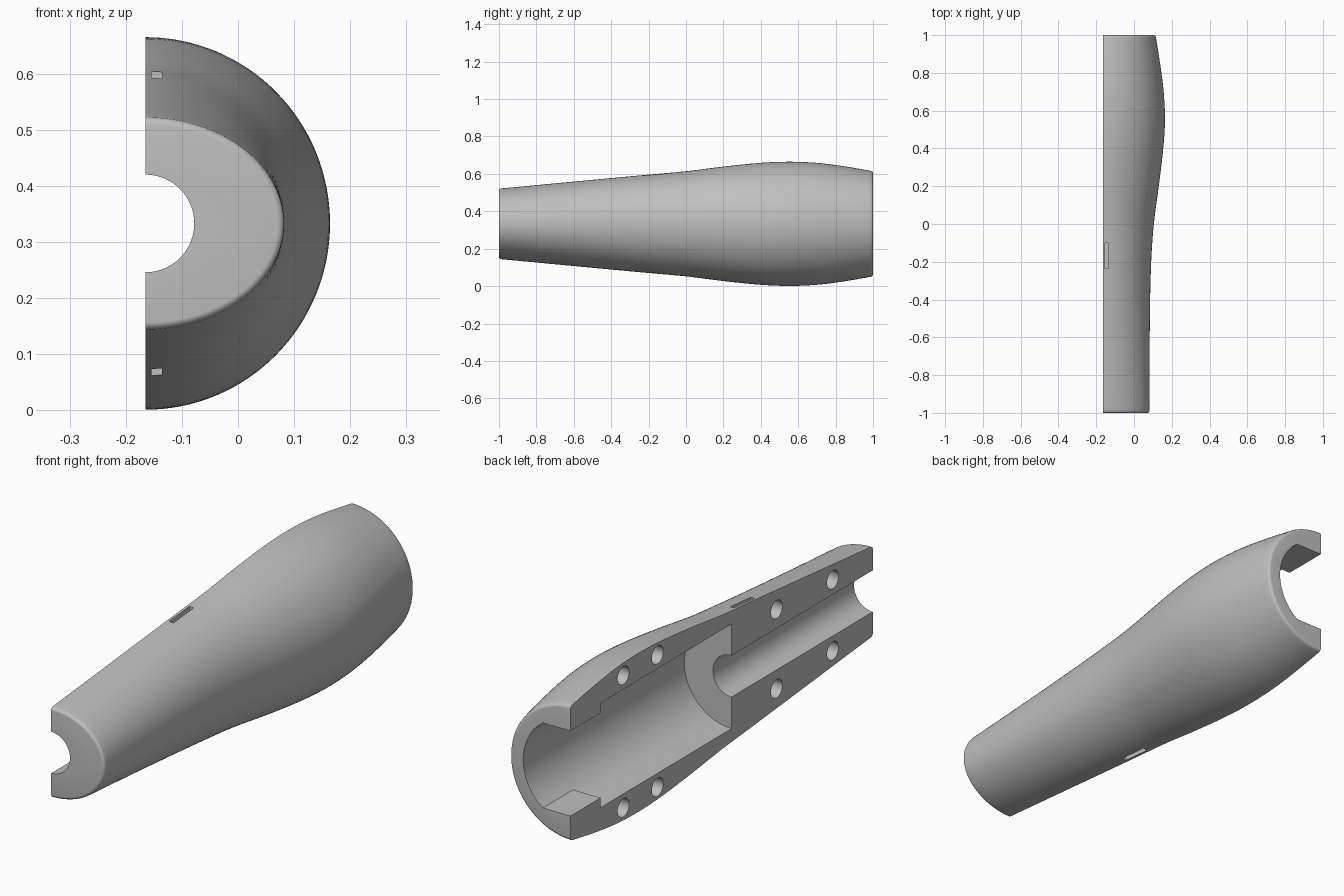
import bpy
import bmesh
from math import sin, cos, pi, sqrt

if "Cube" in bpy.data.objects:
    bpy.data.objects.remove(bpy.data.objects["Cube"])

CUT_X, MID_Z = -0.165, 0.333      # axis of the split body
FILLET = 0.012

grey = bpy.data.materials.new("plain grey")
grey.use_nodes = True
GREY = (0.52, 0.52, 0.52, 1)
grey.diffuse_color = GREY
grey.node_tree.nodes["Principled BSDF"].inputs["Base Color"].default_value = GREY

# Outer profile: (y, half width, half height)
PROFILE = [(-1, .247, .188), (-.5, .249, .235), (-.2, .256, .263), (0, .270, .281),
           (.2, .296, .306), (.4, .320, .326), (.55, .329, .332), (.7, .322, .326),
           (.85, .303, .307), (1, .279, .281)]


def slope(i, k):
    a, b = PROFILE[max(i - 1, 0)], PROFILE[min(i + 1, len(PROFILE) - 1)]
    return (b[k] - a[k]) / (b[0] - a[0])


def radius(y, k):
    """Smooth Hermite interpolation of one profile column."""
    i = max(j for j in range(len(PROFILE) - 1) if PROFILE[j][0] <= y)
    a, b = PROFILE[i], PROFILE[i + 1]
    h = b[0] - a[0]
    t = (y - a[0]) / h
    s = t * t * (3 - 2 * t)
    return (a[k] * (1 - s) + b[k] * s + h * t * (1 - t) ** 2 * slope(i, k)
            - h * t * t * (1 - t) * slope(i + 1, k))


def loft(name, rings):
    """Closed solid through a series of matching rings."""
    bm = bmesh.new()
    loops = [[bm.verts.new(p) for p in ring] for ring in rings]
    n = len(loops[0])
    for a, b in zip(loops, loops[1:]):
        for i in range(n):
            j = (i + 1) % n
            bm.faces.new((a[i], a[j], b[j], b[i]))
    bm.faces.new(loops[0])
    bm.faces.new(loops[-1])
    bmesh.ops.recalc_face_normals(bm, faces=bm.faces)
    mesh = bpy.data.meshes.new(name)
    bm.to_mesh(mesh)
    bm.free()
    obj = bpy.data.objects.new(name, mesh)
    bpy.context.collection.objects.link(obj)
    mesh.materials.append(grey)
    return obj


# Half shell: half ellipses with a small rounding at both ends
def shell_ring(y, steps=64):
    d = min(1 - abs(y), FILLET)
    inset = FILLET - sqrt(max(0, FILLET ** 2 - (FILLET - d) ** 2))
    rx, rz = radius(y, 1) - inset, radius(y, 2) - inset
    angles = [pi * (i / steps - 0.5) for i in range(steps + 1)]
    return [(CUT_X + rx * cos(a), y, MID_Z + rz * sin(a)) for a in angles]


ends = [1 - FILLET * (1 - cos(pi / 2 * i / 5)) for i in range(6)]
inner = [-0.96 + 1.92 * i / 48 for i in range(49)]
stations = [-e for e in ends] + inner + ends[::-1]
shell = loft("half_shell", [shell_ring(y) for y in stations])

cutters = []


# Stepped bore, with flat lips left at the wide end
def bore(name, r, y0, y1, limit=1):
    rings = []
    for y in (y0, y1):
        ring = []
        for i in range(96):
            a = 2 * pi * (i + 0.5) / 96
            z = r * sin(a)
            if abs(z) < limit:
                ring.append((CUT_X + r * cos(a), y, MID_Z + z))
        rings.append(ring)
    cutters.append(loft(name, rings))


bore("narrow_bore", 0.087, -1.1, 0.1)
bore("wide_bore", 0.219, -0.066, 0.8)
bore("lip_opening", 0.219, 0.7, 1.1, 0.182)

# Blind pin holes in the flat face, and slots on the top and bottom
for side in (1, -1):
    for y, z in [(.65, .277), (.424, .277), (-.364, .166), (-.735, .149)]:
        rings = [[(x, y + .038 * cos(pi * i / 16), MID_Z + side * z + .038 * sin(pi * i / 16))
                  for i in range(32)] for x in (CUT_X - 0.1, CUT_X + 0.06)]
        cutters.append(loft("pin_hole", rings))
    rings = [[(x, y, MID_Z + side * z) for x, y in
              [(-.154, -.235), (-.135, -.235), (-.135, -.1), (-.154, -.1)]]
             for z in (0.225, 0.4)]
    cutters.append(loft("slot", rings))

for cutter in cutters:
    cutter.hide_render = True
    mod = shell.modifiers.new(cutter.name, "BOOLEAN")
    mod.operation, mod.solver, mod.object = "DIFFERENCE", "EXACT", cutter

# Apply the cuts and drop the cutters
bpy.context.view_layer.update()
graph = bpy.context.evaluated_depsgraph_get()
result = bpy.data.meshes.new_from_object(shell.evaluated_get(graph))
shell.modifiers.clear()
shell.data = result
for cutter in cutters:
    bpy.data.objects.remove(cutter)

bpy.ops.object.select_all(action="DESELECT")
shell.select_set(True)
bpy.context.view_layer.objects.active = shell
bpy.ops.object.shade_smooth_by_angle(angle=0.6)
